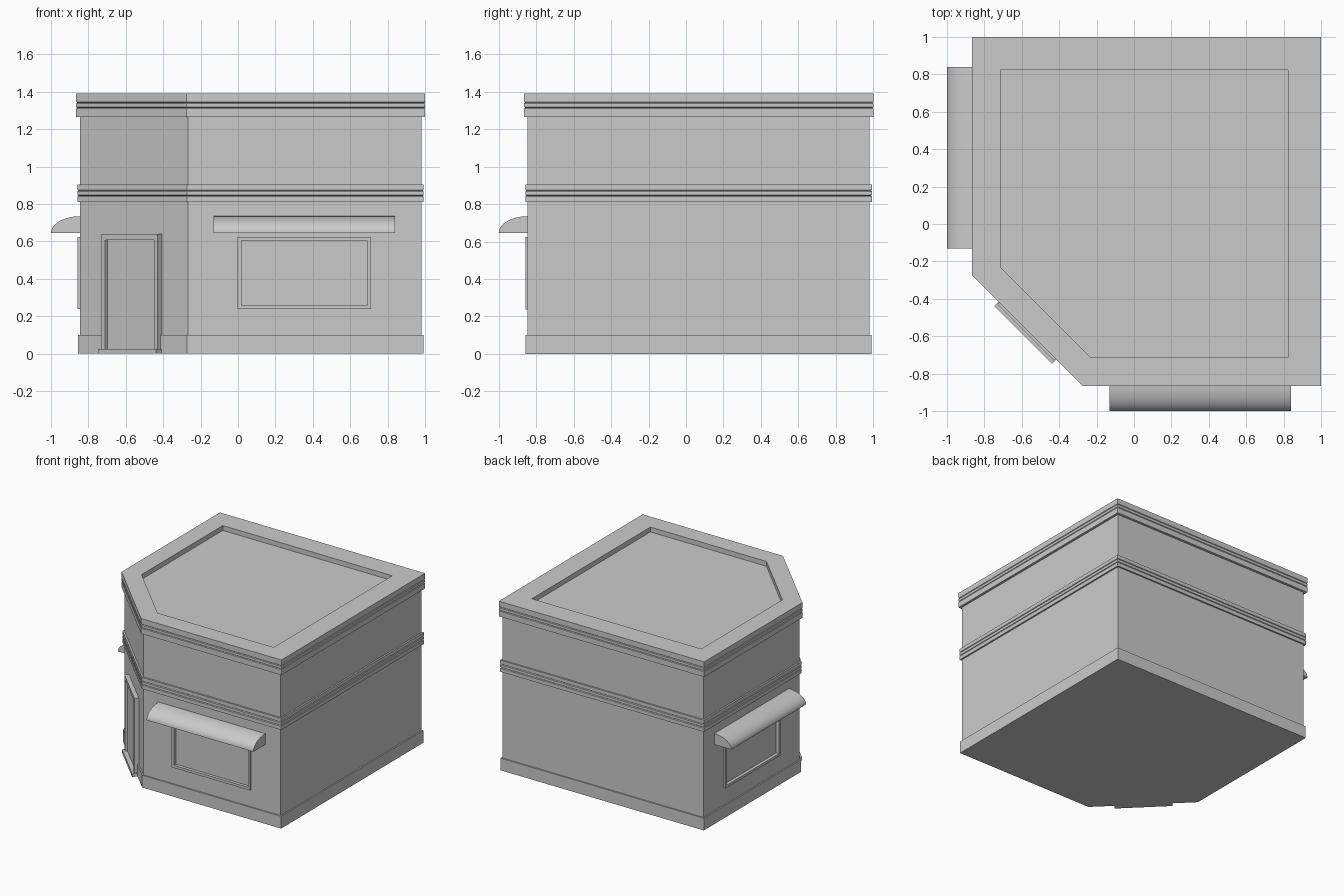
import bpy, bmesh, math
from mathutils import Matrix

if "Cube" in bpy.data.objects:
    bpy.data.objects.remove(bpy.data.objects["Cube"])

LO, HI, S = -0.845, 0.98, -1.112     # wall planes and chamfer line x + y = S
R2 = math.sqrt(2)


def finish(bm, name):
    bmesh.ops.recalc_face_normals(bm, faces=bm.faces)
    me = bpy.data.meshes.new(name)
    bm.to_mesh(me)
    bm.free()
    ob = bpy.data.objects.new(name, me)
    bpy.context.collection.objects.link(ob)
    return ob


def plan(lo, hi, s):
    """Square plan with the front-left corner cut off."""
    return [(s - lo, lo), (hi, lo), (hi, hi), (lo, hi), (lo, s - lo)]


def out(d):
    return plan(LO - d, HI + d, S - d * R2)


def loft(name, levels):
    """Stack (plan, z) rings into a closed solid."""
    bm = bmesh.new()
    rings = [[bm.verts.new((x, y, z)) for x, y in p] for p, z in levels]
    for a, b in zip(rings, rings[1:]):
        for i in range(5):
            j = (i + 1) % 5
            bm.faces.new((a[i], a[j], b[j], b[i]))
    bm.faces.new(rings[0])
    bm.faces.new(rings[-1])
    return finish(bm, name)


def boxes(name, matrix, parts):
    """Boxes given as (u0, u1, out0, out1, z0, z1) in wall coordinates."""
    bm = bmesh.new()
    for u0, u1, o0, o1, z0, z1 in parts:
        m = (Matrix.Translation(((u0 + u1) / 2, (o0 + o1) / 2, (z0 + z1) / 2))
             @ Matrix.Diagonal((u1 - u0, o1 - o0, z1 - z0, 1)))
        bmesh.ops.create_cube(bm, size=1, matrix=matrix @ m)
    return finish(bm, name)


# wall coordinates: u along the wall, then outward, then up
FRONT = Matrix(((1, 0, 0, 0), (0, -1, 0, LO), (0, 0, 1, 0), (0, 0, 0, 1)))
LEFT = Matrix(((0, -1, 0, LO), (1, 0, 0, 0), (0, 0, 1, 0), (0, 0, 0, 1)))
k = 1 / R2
CORNER = Matrix(((k, -k, 0, S / 2), (-k, -k, 0, S / 2), (0, 0, 1, 0), (0, 0, 0, 1)))

# walls, plinth, belt course
walls = loft("walls", [(out(0), 0.02), (out(0), 1.3)])
loft("plinth", [(out(0.011), 0), (out(0.011), 0.1)])
loft("belt_course", [(out(d), z) for d, z in [
    (0.013, 0.81), (0.013, 0.84), (0.007, 0.844), (0.013, 0.848),
    (0.013, 0.868), (0.007, 0.872), (0.013, 0.876), (0.013, 0.905)]])

# cornice with sunken roof
roof = plan(-0.715, 0.824, -0.945)
loft("cornice_and_roof", [(out(d), z) for d, z in [
    (0.02, 1.265), (0.02, 1.31), (0.015, 1.314), (0.02, 1.318),
    (0.02, 1.337), (0.015, 1.341), (0.02, 1.345), (0.02, 1.39)]]
    + [(roof, 1.39), (roof, 1.35)])


def awning(name, matrix):
    bm = bmesh.new()
    n = 16
    prof = [(0.0, 0.645)] + [(0.155 * math.cos(t), 0.645 + 0.09 * math.sin(t))
                             for t in (math.pi / 2 * i / n for i in range(n + 1))]
    face = bm.faces.new([bm.verts.new((-0.13, o, z)) for o, z in prof])
    ext = bmesh.ops.extrude_face_region(bm, geom=[face], use_keep_orig=True)
    moved = [v for v in ext["geom"] if isinstance(v, bmesh.types.BMVert)]
    bmesh.ops.translate(bm, verts=moved, vec=(0.97, 0, 0))
    bmesh.ops.transform(bm, matrix=matrix, verts=bm.verts)
    ob = finish(bm, name)
    bpy.context.view_layer.objects.active = ob
    ob.select_set(True)
    bpy.ops.object.shade_smooth_by_angle(angle=math.radians(30))
    ob.select_set(False)


# display windows (recessed glass, raised frame) and awnings
for side, m in (("front", FRONT), ("left", LEFT)):
    a, b, z0, z1, w = -0.003, 0.711, 0.238, 0.625, 0.021
    boxes(side + "_window_frame", m, [
        (a, a + w, -0.02, 0.012, z0, z1), (b - w, b, -0.02, 0.012, z0, z1),
        (a + w, b - w, -0.02, 0.012, z0, z0 + w),
        (a + w, b - w, -0.02, 0.012, z1 - w, z1)])
    cutter = boxes(side + "_window_cutter", m,
                   [(a + 0.01, b - 0.01, -0.013, 0.1, z0 + 0.01, z1 - 0.01)])
    cutter.hide_render = True
    cutter.hide_set(True)
    mod = walls.modifiers.new("window", 'BOOLEAN')
    mod.operation = 'DIFFERENCE'
    mod.object = cutter
    awning(side + "_awning", m)

# corner door
boxes("door_frame", CORNER, [
    (-0.212, -0.184, -0.02, 0.034, 0, 0.64), (0.184, 0.212, -0.02, 0.034, 0, 0.64),
    (-0.184, 0.184, -0.02, 0.034, 0.608, 0.64)])
boxes("door_panel", CORNER, [(-0.19, 0.19, -0.02, 0.017, 0.01, 0.62)])
boxes("door_step", CORNER, [(-0.219, 0.219, -0.02, 0.052, 0, 0.026)])
